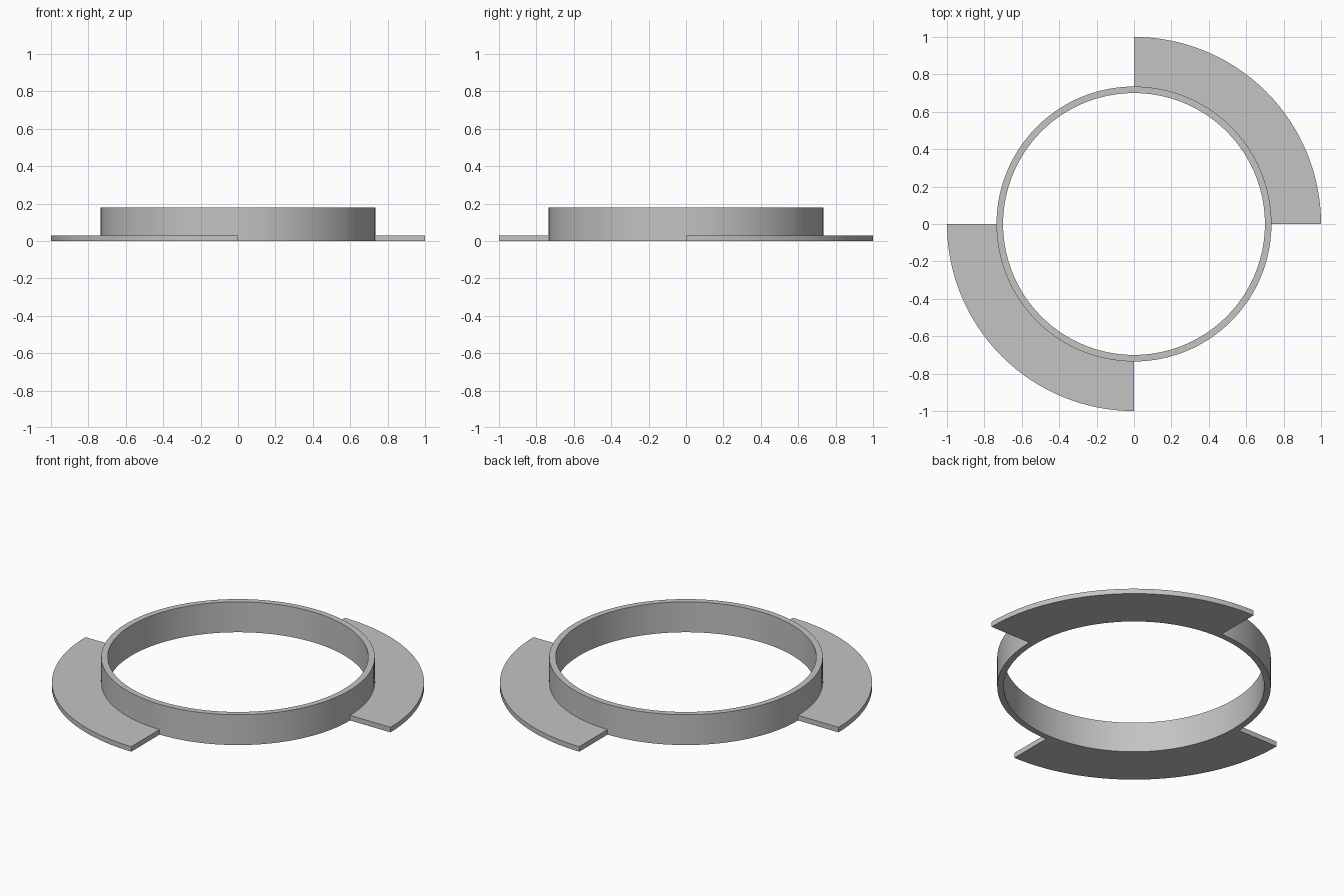
import bpy
import bmesh
from math import cos, sin, pi, radians

cube = bpy.data.objects.get("Cube")
if cube:
    bpy.data.objects.remove(cube, do_unlink=True)

OUTER, INNER, HEIGHT = 0.735, 0.70, 0.18
FLANGE_RADIUS, FLANGE_HEIGHT = 1.0, 0.03
SEGMENTS = 128

grey = bpy.data.materials.new("plain grey")
grey.use_nodes = True
colour = (0.55, 0.55, 0.55, 1)
grey.diffuse_color = colour
grey.node_tree.nodes["Principled BSDF"].inputs["Base Color"].default_value = colour


def ring_sector(name, r_in, r_out, height, start, sweep):
    """Sweep a rectangular section around z; a full sweep closes on itself."""
    closed = sweep >= 2 * pi
    steps = round(SEGMENTS * sweep / (2 * pi))
    bm = bmesh.new()
    loops = []
    for i in range(steps if closed else steps + 1):
        a = start + sweep * i / steps
        section = ((r_in, 0), (r_out, 0), (r_out, height), (r_in, height))
        loops.append([bm.verts.new((r * cos(a), r * sin(a), z)) for r, z in section])
    for i in range(steps):
        here, there = loops[i], loops[(i + 1) % len(loops)]
        for k in range(4):
            n = (k + 1) % 4
            bm.faces.new((here[k], here[n], there[n], there[k]))
    if not closed:
        bm.faces.new(loops[0])
        bm.faces.new(loops[-1][::-1])
    bmesh.ops.recalc_face_normals(bm, faces=bm.faces)
    mesh = bpy.data.meshes.new(name)
    bm.to_mesh(mesh)
    bm.free()
    mesh.materials.append(grey)
    obj = bpy.data.objects.new(name, mesh)
    bpy.context.collection.objects.link(obj)
    bpy.ops.object.select_all(action="DESELECT")
    obj.select_set(True)
    bpy.context.view_layer.objects.active = obj
    bpy.ops.object.shade_smooth_by_angle(angle=radians(30))
    return obj


# Upright collar
ring_sector("collar_ring", INNER, OUTER, HEIGHT, 0, 2 * pi)

# Two opposite quarter flanges around its foot
for name, start in (("back_left_flange", 0), ("front_right_flange", pi)):
    ring_sector(name, OUTER, FLANGE_RADIUS, FLANGE_HEIGHT, start, pi / 2)
